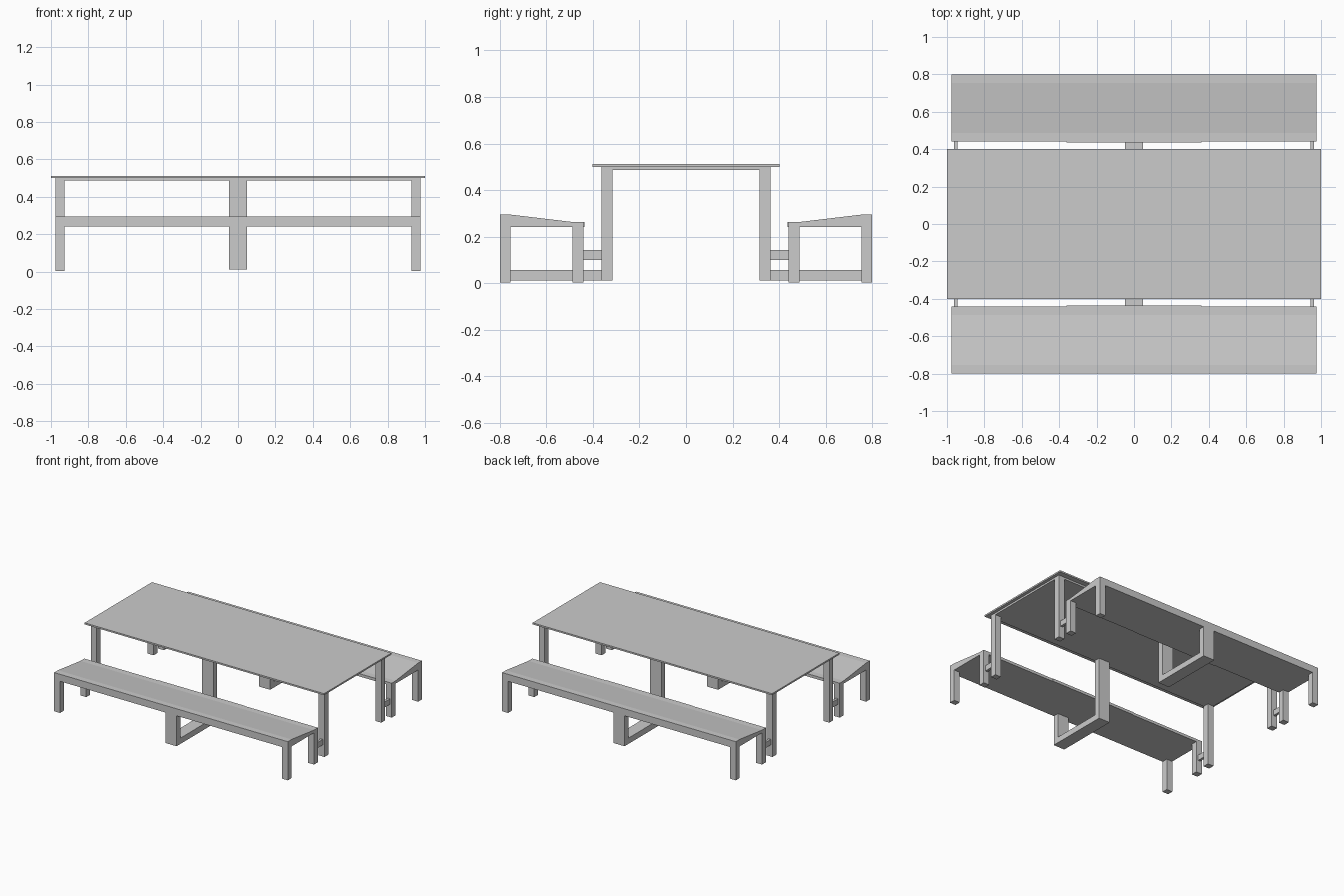
import bpy, bmesh

if "Cube" in bpy.data.objects:
    bpy.data.objects.remove(bpy.data.objects["Cube"])


def prism(name, profile, x0, x1):
    """Extrude a (y, z) outline along x."""
    bm = bmesh.new()
    face = bm.faces.new([bm.verts.new((x0, y, z)) for y, z in profile])
    ext = bmesh.ops.extrude_face_region(bm, geom=[face])
    moved = [g for g in ext["geom"] if isinstance(g, bmesh.types.BMVert)]
    bmesh.ops.translate(bm, verts=moved, vec=(x1 - x0, 0, 0))
    bmesh.ops.recalc_face_normals(bm, faces=bm.faces)
    mesh = bpy.data.meshes.new(name)
    bm.to_mesh(mesh)
    bm.free()
    obj = bpy.data.objects.new(name, mesh)
    bpy.context.collection.objects.link(obj)
    return obj


def box(name, x0, x1, y0, y1, z0, z1):
    return prism(name, [(y0, z0), (y1, z0), (y1, z1), (y0, z1)], x0, x1)


def mirror(obj, x=False):
    """Repeat a part on the other side in y, and optionally in x."""
    mod = obj.modifiers.new("mirror", "MIRROR")
    mod.use_axis = (x, True, False)
    mod.use_mirror_merge = False


# table top with its inset support panel
box("table_top", -1.0, 1.0, -0.402, 0.402, 0.50, 0.512)
box("table_support_panel", -0.976, 0.976, -0.362, 0.362, 0.486, 0.50)

# sloped bench seats with a slight lip at the middle of the inner edge
seat = prism("bench_seat", [(0.44, 0.242), (0.80, 0.242), (0.80, 0.295), (0.755, 0.295),
                            (0.487, 0.263), (0.44, 0.263)], -0.976, 0.976)
mirror(seat)
mirror(box("bench_inner_lip", -0.36, 0.36, 0.436, 0.44, 0.242, 0.263))

# corner legs and the short ties between table and bench
mirror(box("table_corner_leg", 0.927, 0.976, 0.316, 0.362, 0.012, 0.486), True)
mirror(box("bench_inner_leg", 0.927, 0.976, 0.44, 0.487, 0.003, 0.242), True)
mirror(box("bench_outer_leg", 0.927, 0.976, 0.755, 0.80, 0.003, 0.242), True)
mirror(box("corner_tie", 0.944, 0.962, 0.362, 0.44, 0.10, 0.142), True)

# middle U-shaped frame: table post, floor beam and bench post
mirror(prism("middle_frame", [(0.316, 0.012), (0.80, 0.012), (0.80, 0.242), (0.755, 0.242),
                              (0.755, 0.056), (0.362, 0.056), (0.362, 0.486), (0.316, 0.486)],
             -0.047, 0.047))
